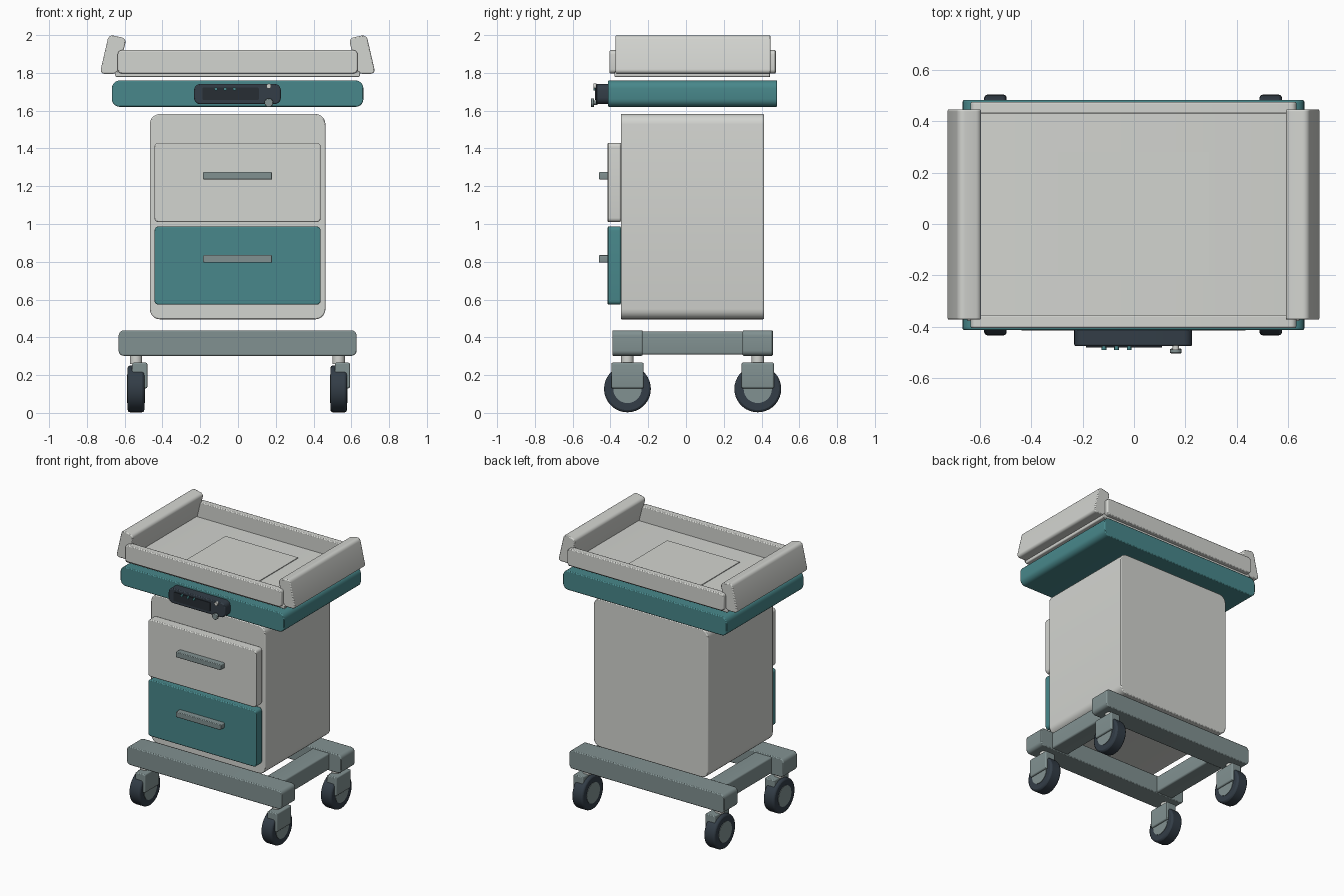
import bpy, bmesh, math
from mathutils import Matrix

if "Cube" in bpy.data.objects:
    bpy.data.objects.remove(bpy.data.objects["Cube"])


def material(name, rgb):
    m = bpy.data.materials.new(name)
    m.diffuse_color = (*rgb, 1)
    m.use_nodes = True
    m.node_tree.nodes["Principled BSDF"].inputs["Base Color"].default_value = m.diffuse_color
    return m


LIGHT = material("light grey", (0.65, 0.66, 0.63))
TEAL = material("teal", (0.065, 0.245, 0.258))
STEEL = material("grey green", (0.222, 0.285, 0.285))
DARK = material("dark slate", (0.033, 0.047, 0.063))
SCREEN = material("screen dark", (0.02, 0.026, 0.034))


def finish(bm, name, mat, edge=0.0):
    bmesh.ops.recalc_face_normals(bm, faces=bm.faces)
    me = bpy.data.meshes.new(name)
    bm.to_mesh(me)
    bm.free()
    me.materials.append(mat)
    ob = bpy.data.objects.new(name, me)
    bpy.context.collection.objects.link(ob)
    bpy.context.view_layer.objects.active = ob
    ob.select_set(True)
    bpy.ops.object.shade_smooth_by_angle(angle=math.radians(35))
    ob.select_set(False)
    if edge:
        b = ob.modifiers.new("soft edges", "BEVEL")
        b.width, b.segments = edge, 2
        b.limit_method, b.angle_limit = "ANGLE", math.radians(60)
    return ob


def prism(name, profile, y0, y1, mat, r=0.0, edge=0.006, segs=5):
    """Extrude an xz profile along y, rounding its corners by r."""
    bm = bmesh.new()
    f = bm.faces.new([bm.verts.new((x, y0, z)) for x, z in profile])
    ext = bmesh.ops.extrude_face_region(bm, geom=[f])["geom"]
    for v in ext:
        if isinstance(v, bmesh.types.BMVert):
            v.co.y = y1
    if r:
        along = [e for e in bm.edges
                 if abs(e.verts[0].co.y - e.verts[1].co.y) > 1e-5]
        bmesh.ops.bevel(bm, geom=along, offset=r, segments=segs,
                        profile=0.5, affect="EDGES")
    return finish(bm, name, mat, edge)


def box(name, x0, x1, y0, y1, z0, z1, mat, r=0.0, edge=0.006):
    return prism(name, [(x0, z0), (x1, z0), (x1, z1), (x0, z1)],
                 y0, y1, mat, r, edge)


def cylinder(name, centre, radius, depth, axis, mat, segs=32, edge=0.0):
    bm = bmesh.new()
    bmesh.ops.create_cone(bm, cap_ends=True, segments=segs, radius1=radius,
                          radius2=radius, depth=depth)
    turn = {"x": Matrix.Rotation(math.pi / 2, 4, "Y"),
            "y": Matrix.Rotation(math.pi / 2, 4, "X"),
            "z": Matrix.Identity(4)}[axis]
    bm.transform(Matrix.Translation(centre) @ turn)
    return finish(bm, name, mat, edge)


# Cabinet with two drawers
box("cabinet", -0.467, 0.463, -0.345, 0.413, 0.495, 1.583, LIGHT, 0.055)
for label, z0, z1, mat in (("lower", 0.573, 0.987, TEAL),
                           ("upper", 1.01, 1.43, LIGHT)):
    box(label + "_drawer", -0.442, 0.438, -0.415, -0.345, z0, z1, mat, 0.022)
    zh = (z0 + z1) / 2 + 0.035
    box(label + "_handle", -0.185, 0.181, -0.46, -0.41, zh - 0.02, zh + 0.02,
        STEEL, 0.007, 0.004)

# Base frame
for label, y0 in (("front", -0.39), ("back", 0.3)):
    box(label + "_beam", -0.632, 0.628, y0, y0 + 0.16, 0.302, 0.437, STEEL, 0.028)
for label, x in (("left", -0.465), ("right", 0.461)):
    box(label + "_rail", x - 0.07, x + 0.07, -0.24, 0.31, 0.308, 0.43, STEEL, 0.012)

# Casters: the bracket sits over the wheel, offset to one side
for side, x in (("left", -0.54), ("right", 0.533)):
    for end, y in (("front", -0.31), ("back", 0.38)):
        tag = f"{end}_{side}_"
        cylinder(tag + "wheel", (x, y, 0.127), 0.124, 0.088, "x", DARK, 36, 0.012)
        cylinder(tag + "hub", (x, y, 0.127), 0.075, 0.094, "x", STEEL, 28)
        box(tag + "bracket", x - 0.02, x + 0.06, y - 0.085, y + 0.085,
            0.13, 0.266, STEEL, 0.01)
        cylinder(tag + "stem", (x, y, 0.284), 0.033, 0.05, "z", LIGHT, 20)

# Worktop
box("worktop", -0.668, 0.664, -0.413, 0.483, 1.62, 1.76, TEAL, 0.042)

# Tray floor, pad, rims and tilted end grips
box("tray_floor", -0.65, 0.645, -0.378, 0.445, 1.778, 1.808, LIGHT, 0.008, 0.004)
box("tray_pad", -0.297, 0.293, -0.2, 0.28, 1.806, 1.813, LIGHT, 0, 0)
for label, y0, y1 in (("front", -0.405, -0.355), ("back", 0.43, 0.476)):
    box(label + "_rim", -0.637, 0.633, y0, y1, 1.797, 1.92, LIGHT, 0.022)
for label, s in (("left", -1), ("right", 1)):
    prof = [(0.73, 1.795), (0.635, 1.795), (0.588, 2.0 - 0.018), (0.682, 2.003)]
    prism(label + "_grip", [(s * x - 0.002, z) for x, z in prof],
          -0.373, 0.447, LIGHT, 0.026)

# Control panel with screen, buttons and knobs
box("control_panel", -0.233, 0.227, -0.476, -0.405, 1.634, 1.742, DARK, 0.035)
box("control_screen", -0.188, 0.11, -0.481, -0.474, 1.656, 1.722, SCREEN, 0.006, 0)
for i, x in enumerate((-0.117, -0.068, -0.019)):
    cylinder(f"button_{i + 1}", (x, -0.482, 1.715), 0.009, 0.018, "y", TEAL, 16)
cylinder("knob_post", (0.163, -0.483, 1.642), 0.012, 0.03, "y", STEEL, 16)
cylinder("knob", (0.163, -0.495, 1.642), 0.023, 0.018, "y", STEEL, 24, 0.004)
cylinder("indicator", (0.163, -0.482, 1.73), 0.013, 0.018, "y", LIGHT, 16)
